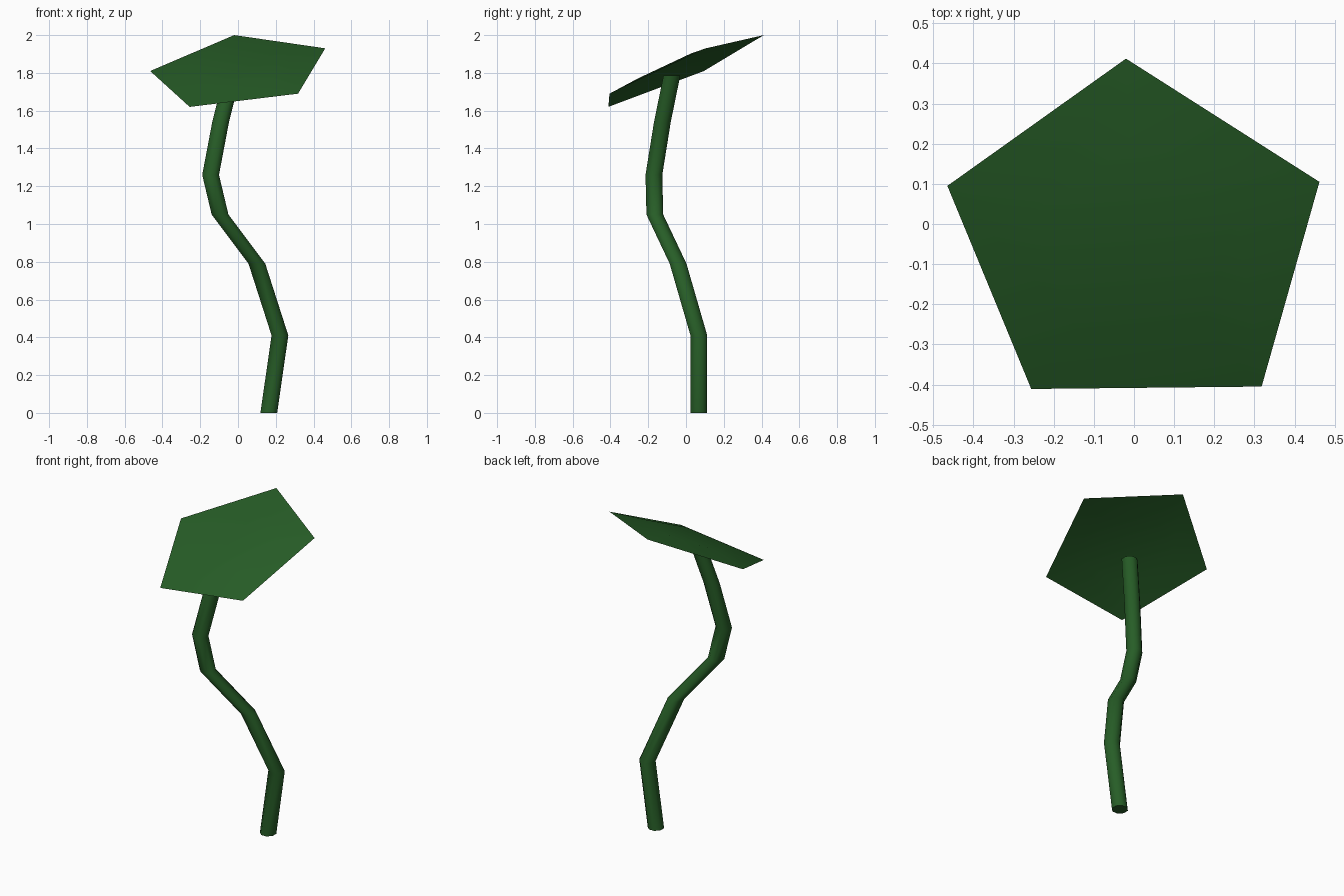
import bpy
import bmesh
import math
from mathutils import Vector

if "Cube" in bpy.data.objects:
    bpy.data.objects.remove(bpy.data.objects["Cube"], do_unlink=True)

# Leaf green used throughout
green = bpy.data.materials.new("dark_green")
green.use_nodes = True
color = (0.02, 0.11, 0.02, 1)
green.diffuse_color = color
bsdf = next(n for n in green.node_tree.nodes if n.type == "BSDF_PRINCIPLED")
bsdf.inputs["Base Color"].default_value = color


def make_object(name, bm, angle):
    bmesh.ops.recalc_face_normals(bm, faces=bm.faces[:])
    mesh = bpy.data.meshes.new(name)
    bm.to_mesh(mesh)
    bm.free()
    mesh.materials.append(green)
    obj = bpy.data.objects.new(name, mesh)
    bpy.context.collection.objects.link(obj)
    bpy.ops.object.select_all(action="DESELECT")
    obj.select_set(True)
    bpy.context.view_layer.objects.active = obj
    bpy.ops.object.shade_smooth_by_angle(angle=math.radians(angle))
    return obj


def bridge(bm, lower, upper):
    n = len(lower)
    for i in range(n):
        j = (i + 1) % n
        bm.faces.new((lower[i], lower[j], upper[j], upper[i]))


# Bent stem: level rings stacked along a crooked path
SIDES, RADIUS = 8, 0.048
path = [(0.163, 0.068, 0), (0.222, 0.068, 0.41), (0.10, -0.042, 0.79),
        (-0.095, -0.165, 1.05), (-0.145, -0.17, 1.26),
        (-0.092, -0.125, 1.54), (-0.03, -0.075, 1.785)]
bm = bmesh.new()
rings = []
for x, y, z in path:
    angles = [math.tau * (i + 0.5) / SIDES for i in range(SIDES)]
    rings.append([bm.verts.new((x + RADIUS * math.cos(a),
                                y + RADIUS * math.sin(a), z)) for a in angles])
for lower, upper in zip(rings, rings[1:]):
    bridge(bm, lower, upper)
bm.faces.new(rings[0])
bm.faces.new(rings[-1])
make_object("stem", bm, 60)

# Tilted five-sided leaf with a slightly raised middle
outline = [Vector(p) for p in (
    (-0.02, 0.412, 2.0), (-0.465, 0.095, 1.81), (-0.256, -0.411, 1.62),
    (0.318, -0.405, 1.69), (0.462, 0.105, 1.93))]
centre = sum(outline, Vector()) / len(outline)
up = (outline[1] - outline[0]).cross(outline[2] - outline[0]).normalized()
bm = bmesh.new()
rim = [bm.verts.new(p) for p in outline]
inner = [bm.verts.new(centre.lerp(p, 0.55) + up * 0.03) for p in outline]
bridge(bm, rim, inner)
bm.faces.new(inner)
leaf = make_object("leaf", bm, 60)
if leaf.data.polygons[-1].normal.z < 0:
    leaf.data.flip_normals()
